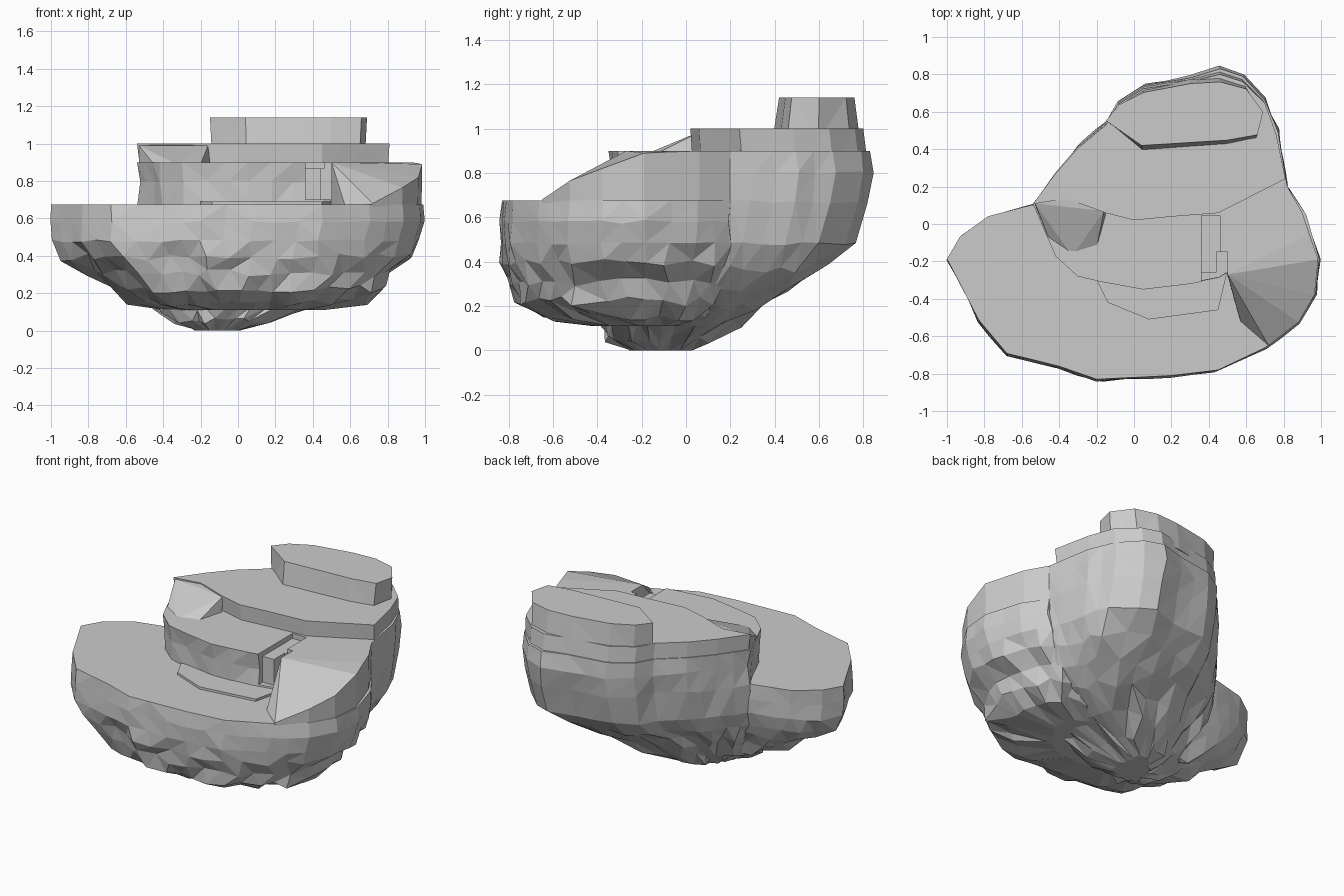
import bpy, bmesh, random
from mathutils import Vector

if "Cube" in bpy.data.objects:
    bpy.data.objects.remove(bpy.data.objects["Cube"])

random.seed(4)


def finish(bm, name):
    bmesh.ops.recalc_face_normals(bm, faces=bm.faces)
    me = bpy.data.meshes.new(name)
    bm.to_mesh(me)
    bm.free()
    ob = bpy.data.objects.new(name, me)
    bpy.context.collection.objects.link(ob)
    return ob


def loft(name, outline, rings, seg=0.12, rough=0.0):
    """Closed rock: outline fitted to (z, xmin, xmax, ymin, ymax) rings, top first."""
    pts = []
    for i, p in enumerate(outline):
        a, b = Vector(p), Vector(outline[(i + 1) % len(outline)])
        n = max(1, round((b - a).length / seg))
        pts += [a.lerp(b, k / n) for k in range(n)]
    x0, x1 = min(p.x for p in pts), max(p.x for p in pts)
    y0, y1 = min(p.y for p in pts), max(p.y for p in pts)
    bm = bmesh.new()
    loops = []
    for k, (z, a, b, c, d) in enumerate(rings):
        j = 0 if k == 0 else rough * (1.0 if z < 0.45 else 0.4)
        jz = 0 if k in (0, len(rings) - 1) else j
        r = random.uniform
        loops.append([bm.verts.new((a + (p.x - x0) / (x1 - x0) * (b - a) + r(-j, j),
                                    c + (p.y - y0) / (y1 - y0) * (d - c) + r(-j, j),
                                    z + r(-jz, jz))) for p in pts])
    sides = []
    for u, v in zip(loops, loops[1:]):
        for i in range(len(u)):
            m = (i + 1) % len(u)
            sides.append(bm.faces.new((u[i], u[m], v[m], v[i])))
    bmesh.ops.triangulate(bm, faces=sides)
    bm.faces.new(loops[0])
    bm.faces.new(loops[-1])
    return finish(bm, name)


def hull(name, pts):
    bm = bmesh.new()
    for p in pts:
        bm.verts.new(p)
    res = bmesh.ops.convex_hull(bm, input=bm.verts)
    bmesh.ops.delete(bm, geom=[v for v in bm.verts if not v.link_faces], context='VERTS')
    return finish(bm, name)


def box(name, x0, x1, y0, y1, z0, z1):
    return hull(name, [(x, y, z) for x in (x0, x1) for y in (y0, y1) for z in (z0, z1)])


def combine(target, other, op):
    mod = target.modifiers.new(op, 'BOOLEAN')
    mod.operation, mod.solver, mod.object = op, 'EXACT', other
    bpy.context.view_layer.objects.active = target
    bpy.ops.object.modifier_apply(modifier=mod.name)
    bpy.data.objects.remove(other)


# rear rock mass, topped by the middle terrace
rear = [(-.54, .11), (-.42, .28), (-.3, .42), (-.15, .55), (-.09, .66), (.05, .75), (.3, .79),
        (.46, .84), (.58, .8), (.7, .67), (.77, .5), (.82, .2), (.72, -.15), (.45, -.29),
        (.3, -.32), (.05, -.35), (-.17, -.31), (-.3, -.28), (-.42, -.17)]
island = loft("rock_island", rear, [
    (.9, -.54, .82, -.35, .83), (.8, -.53, .82, -.34, .84), (.67, -.53, .82, -.34, .815),
    (.48, -.53, .81, -.34, .76), (.37, -.52, .76, -.34, .63), (.28, -.51, .70, -.36, .48),
    (.2, -.50, .60, -.37, .34), (.12, -.45, .38, -.38, .24), (.05, -.35, .18, -.36, .13),
    (.0, -.22, .0, -.25, .02)], rough=.02)

# broad front shelf
front = [(-1, -.19), (-.93, -.07), (-.78, .04), (-.55, .1), (-.2, .15), (.4, .22), (.82, .2),
         (.92, .05), (.99, -.19), (.97, -.38), (.88, -.53), (.7, -.67), (.45, -.79),
         (.2, -.82), (-.2, -.84), (-.4, -.77), (-.68, -.7), (-.83, -.52)]
shelf = loft("front_shelf", front, [
    (.675, -1, .99, -.83, .22), (.58, -1, .99, -.84, .22), (.48, -1, .97, -.84, .22),
    (.39, -.93, .93, -.83, .2), (.31, -.80, .82, -.80, .18), (.22, -.70, .79, -.76, .14),
    (.15, -.58, .68, -.64, .08), (.11, -.40, .45, -.42, 0)], rough=.022)

# raised bank on the right rim
rim = [(.57, -.52, .675), (.72, -.65, .68), (.88, -.525, .765), (.965, -.38, .82),
       (.985, -.19, .89), (.93, -.06, .9), (.9, .06, .9), (.82, .2, .9), (.5, -.27, .9),
       (.5, .1, .9)]
bank = hull("right_bank", rim + [(x * .995, y * .995, .6) for x, y, z in rim])

# stair pad at the foot of the terrace
pad = loft("stair_pad", [(-.2, -.3), (-.14, -.42), (.08, -.51), (.45, -.46), (.5, -.25)],
           [(.69, -.2, .5, -.51, -.25), (.6, -.2, .5, -.51, -.25)], seg=1)

# upper terrace and summit
upper = loft("upper_terrace", [(-.54, .11), (-.42, .28), (-.3, .42), (-.15, .55), (-.09, .66),
             (.05, .75), (.3, .79), (.46, .83), (.58, .79), (.7, .67), (.76, .5), (.81, .25),
             (.45, .06), (.2, .04), (0, .02), (-.15, .06), (-.36, .14)],
             [(1, -.54, .81, .02, .80), (.84, -.52, .80, .03, .82)], seg=.15)
summit = loft("summit", [(-.15, .55), (.04, .41), (.2, .42), (.5, .44), (.66, .47), (.69, .6),
              (.6, .73), (.46, .77), (.3, .76), (.05, .71), (-.08, .64)],
              [(1.14, -.15, .69, .42, .76), (.95, -.14, .68, .39, .785)], seg=.2)

# sloped ramp on the left between terraces
ramp = hull("left_ramp", [(-.53, .11, .99), (-.38, .16, .995), (-.16, .07, .99), (-.15, .05, .89),
                          (-.2, -.13, .89), (-.33, -.17, .89), (-.45, -.09, .89), (-.53, .1, .85),
                          (-.2, .1, .85)])

for part in (shelf, bank, pad, upper, summit, ramp):
    combine(island, part, 'UNION')

# shallow path channel and the steep notch at its front end
for args in ((.36, .46, -.27, .045, .868, .95), (.36, .5, -.5, -.26, .7, .95),
             (.44, .5, -.27, -.15, .7, .95)):
    combine(island, box("path_cutter", *args), 'DIFFERENCE')
